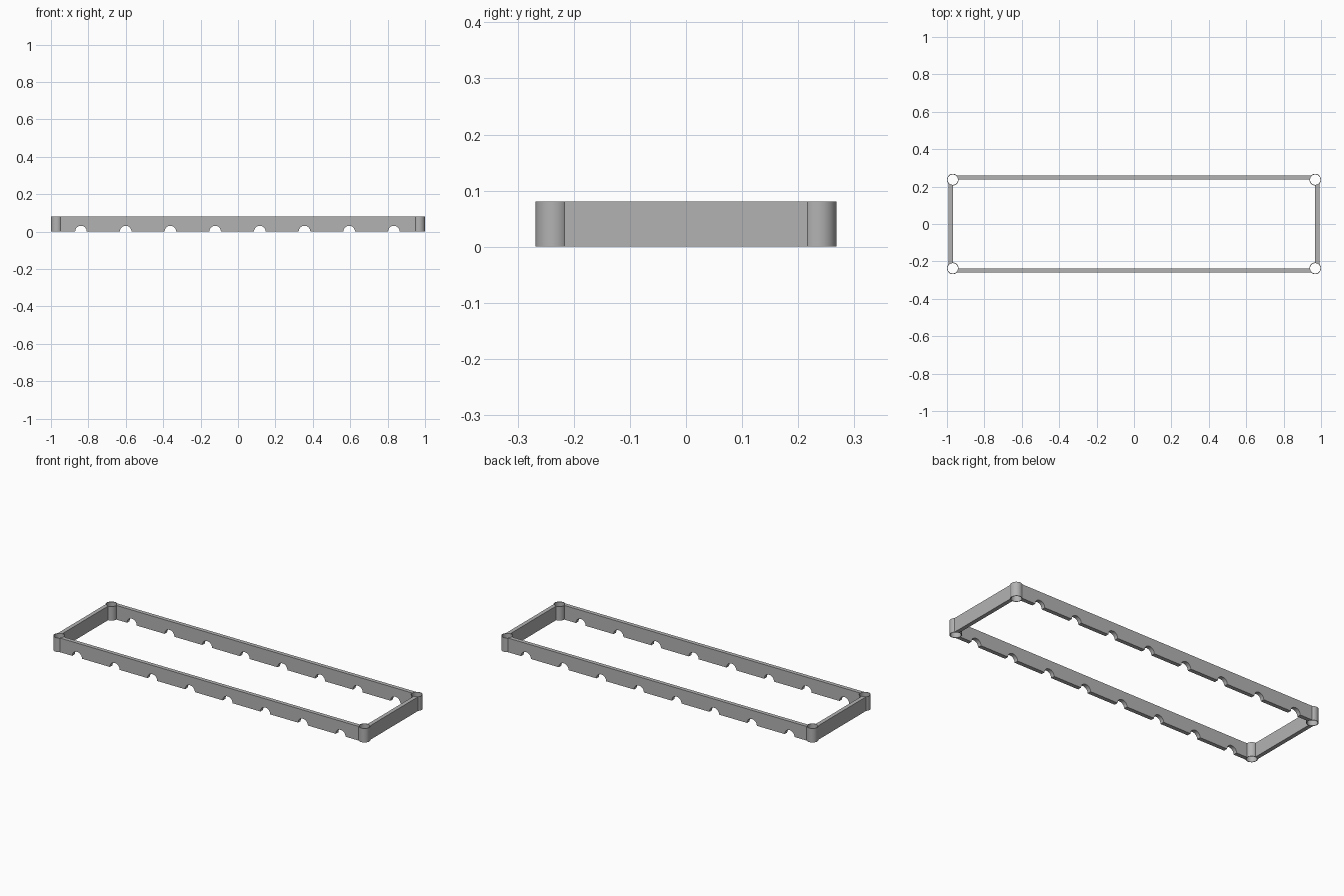
import bpy
import bmesh
from math import pi, sin, cos

if "Cube" in bpy.data.objects:
    bpy.data.objects.remove(bpy.data.objects["Cube"], do_unlink=True)

HEIGHT = 0.081
POST_X, POST_Y = 0.969, 0.237      # corner post centres
POST_R, HOLE_R = 0.031, 0.0275
RAIL = 0.023                       # rail thickness, outward from post centres
NOTCH_R, NOTCH_STEP, NOTCHES = 0.031, 0.239, 8
CORNERS = [(sx * POST_X, sy * POST_Y) for sx in (-1, 1) for sy in (-1, 1)]

grey = bpy.data.materials.new("grey plastic")
grey.use_nodes = True
grey.diffuse_color = (0.45, 0.45, 0.45, 1)
grey.node_tree.nodes["Principled BSDF"].inputs["Base Color"].default_value = grey.diffuse_color


def finish(name, bm):
    """Turn a bmesh into a grey object."""
    bmesh.ops.recalc_face_normals(bm, faces=bm.faces)
    mesh = bpy.data.meshes.new(name)
    bm.to_mesh(mesh)
    bm.free()
    mesh.materials.append(grey)
    obj = bpy.data.objects.new(name, mesh)
    bpy.context.collection.objects.link(obj)
    return obj


def activate(obj):
    bpy.ops.object.select_all(action='DESELECT')
    obj.select_set(True)
    bpy.context.view_layer.objects.active = obj


def extrude(name, points, vector):
    """Extrude a closed outline along a vector."""
    bm = bmesh.new()
    face = bm.faces.new([bm.verts.new(p) for p in points])
    new = bmesh.ops.extrude_face_region(bm, geom=[face], use_keep_orig=True)["geom"]
    bmesh.ops.translate(bm, vec=vector,
                        verts=[v for v in new if isinstance(v, bmesh.types.BMVert)])
    return finish(name, bm)


def trim_at_posts(rail):
    """Cut the rail ends so they meet the round posts."""
    for x, y in CORNERS:
        bm = bmesh.new()
        bmesh.ops.create_cone(bm, cap_ends=True, segments=48, depth=1,
                              radius1=POST_R - 0.001, radius2=POST_R - 0.001)
        bmesh.ops.translate(bm, vec=(x, y, 0), verts=bm.verts)
        cutter = finish("post_cutter", bm)
        cutter.hide_render = True
        mod = rail.modifiers.new("trim", 'BOOLEAN')
        mod.operation, mod.solver, mod.object = 'DIFFERENCE', 'EXACT', cutter
        activate(rail)
        bpy.ops.object.modifier_apply(modifier=mod.name)
        bpy.data.objects.remove(cutter, do_unlink=True)


def smooth(obj):
    activate(obj)
    bpy.ops.object.shade_smooth_by_angle(angle=pi / 6)


# Long rails with half-round notches along the bottom edge
outline = [(-POST_X, 0)]
for i in range(NOTCHES):
    centre = (i - (NOTCHES - 1) / 2) * NOTCH_STEP - 0.003
    outline += [(centre - NOTCH_R * cos(pi * k / 16), NOTCH_R * sin(pi * k / 16))
                for k in range(17)]
outline += [(POST_X, 0), (POST_X, HEIGHT), (-POST_X, HEIGHT)]
for name, side in (("front_rail", -1), ("back_rail", 1)):
    rail = extrude(name, [(x, side * POST_Y, z) for x, z in outline], (0, side * RAIL, 0))
    trim_at_posts(rail)
    smooth(rail)

# Plain end rails
for name, side in (("left_rail", 1), ("right_rail", -1)):
    x = side * POST_X
    rail = extrude(name, [(x, -POST_Y, 0), (x, POST_Y, 0), (x, POST_Y, HEIGHT),
                          (x, -POST_Y, HEIGHT)], (side * RAIL, 0, 0))
    trim_at_posts(rail)
    smooth(rail)

# Hollow corner posts: a small rectangular section spun round each centre
for x, y in CORNERS:
    name = ("front" if y < 0 else "back") + ("_left" if x > 0 else "_right") + "_post"
    bm = bmesh.new()
    ring = [bm.verts.new((x + r, y, z)) for r, z in
            ((HOLE_R, 0), (POST_R, 0), (POST_R, HEIGHT), (HOLE_R, HEIGHT))]
    edges = [bm.edges.new((ring[i], ring[(i + 1) % 4])) for i in range(4)]
    bmesh.ops.spin(bm, geom=ring + edges, cent=(x, y, 0), axis=(0, 0, 1),
                   angle=2 * pi, steps=48)
    bmesh.ops.remove_doubles(bm, verts=bm.verts, dist=0.0001)
    smooth(finish(name, bm))
